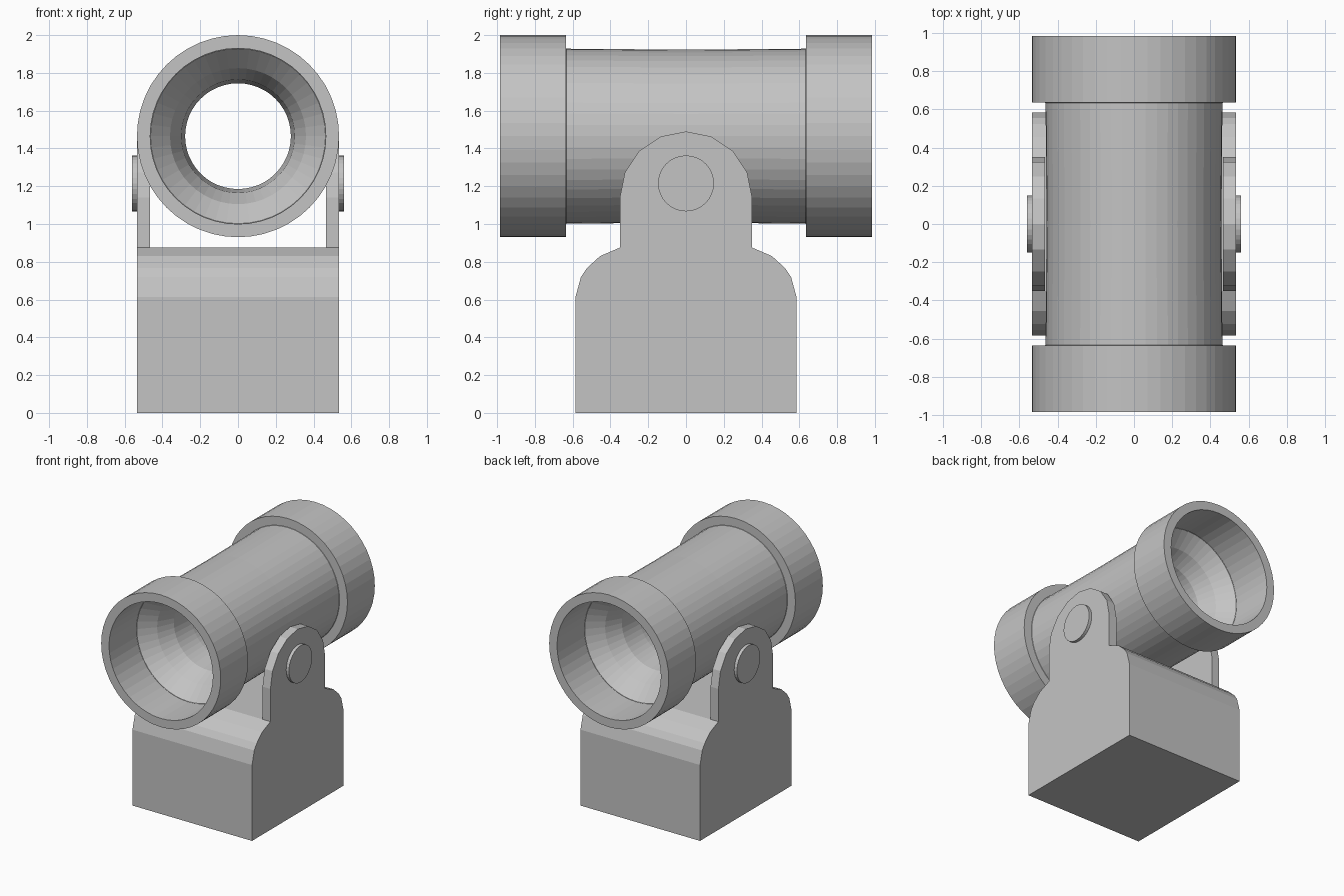
import bpy, bmesh, math

cube = bpy.data.objects.get("Cube")
if cube:
    bpy.data.objects.remove(cube, do_unlink=True)

GREY = (0.55, 0.55, 0.55, 1)
grey = bpy.data.materials.new("plain grey")
grey.use_nodes = True
grey.diffuse_color = GREY
grey.node_tree.nodes["Principled BSDF"].inputs["Base Color"].default_value = GREY

AXIS_Z = 1.465
SIDES = 48


def finish(bm, name):
    bmesh.ops.recalc_face_normals(bm, faces=bm.faces)
    mesh = bpy.data.meshes.new(name)
    bm.to_mesh(mesh)
    bm.free()
    mesh.materials.append(grey)
    obj = bpy.data.objects.new(name, mesh)
    bpy.context.collection.objects.link(obj)
    return obj


def lathe(name, profile):
    """Spin a closed (y, radius) profile around the barrel axis."""
    bm = bmesh.new()
    rings = []
    for i in range(SIDES):
        a = math.tau * i / SIDES
        rings.append([bm.verts.new((r * math.sin(a), y, AXIS_Z + r * math.cos(a)))
                      for y, r in profile])
    n = len(profile)
    for i in range(SIDES):
        p, q = rings[i], rings[(i + 1) % SIDES]
        for j in range(n):
            k = (j + 1) % n
            bm.faces.new((p[j], p[k], q[k], q[j]))
    return finish(bm, name)


def extrude_x(name, outline, x0, x1):
    """Extrude a (y, z) outline from x0 to x1."""
    bm = bmesh.new()
    face = bm.faces.new([bm.verts.new((x0, y, z)) for y, z in outline])
    moved = bmesh.ops.extrude_face_region(bm, geom=[face])["geom"]
    verts = [v for v in moved if isinstance(v, bmesh.types.BMVert)]
    bmesh.ops.translate(bm, verts=verts, vec=(x1 - x0, 0, 0))
    return finish(bm, name)


def arc(cy, cz, r, start, end, steps):
    pts = []
    for i in range(steps + 1):
        a = math.radians(start + (end - start) * i / steps)
        pts.append((cy + r * math.cos(a), cz + r * math.sin(a)))
    return pts


# Open tube with flared end cups and a narrow waist
half = [(0.985, 0.535), (0.985, 0.465), (0.635, 0.465),
        (0.52, 0.36), (0.39, 0.30), (0.2, 0.28)]
outer = [(-0.635, 0.463), (0, 0.458), (0.635, 0.463), (0.635, 0.535)]
lathe("barrel", outer + half + [(-y, r) for y, r in reversed(half)] + [(-0.635, 0.535)])

# Base block with rounded shoulders
shoulder = [(0.585, 0), (0.585, 0.614), (0.556, 0.72), (0.524, 0.767),
            (0.455, 0.83), (0.35, 0.875)]
extrude_x("base", shoulder + [(-y, z) for y, z in reversed(shoulder)], -0.535, 0.535)

# Side brackets with round tops, and pivot pin heads
ear = [(-0.35, 0.875), (0.35, 0.875)] + arc(0, 1.14, 0.35, 0, 180, 8)
pin = arc(0, 1.215, 0.148, 0, 360, 32)[:-1]
for side, s in (("left", 1), ("right", -1)):
    extrude_x(side + "_bracket", ear, s * 0.465, s * 0.535)
    extrude_x(side + "_pin_head", pin, s * 0.535, s * 0.56)
